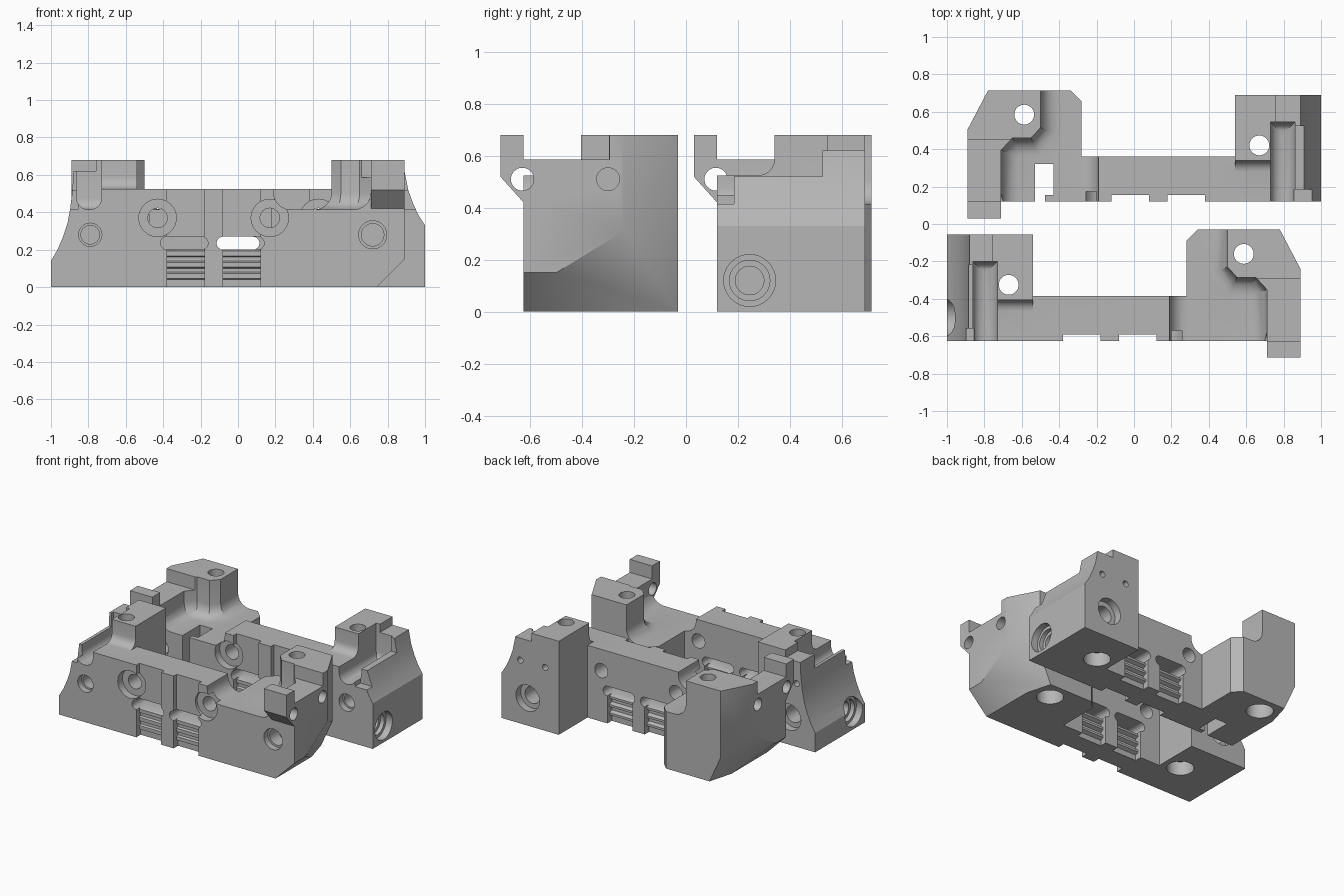
import bpy, bmesh, math
from mathutils import Vector

if "Cube" in bpy.data.objects:
    bpy.data.objects.remove(bpy.data.objects["Cube"])

grey = bpy.data.materials.new("machined_grey")
grey.use_nodes = True
grey.diffuse_color = (0.47, 0.47, 0.47, 1)
grey.node_tree.nodes["Principled BSDF"].inputs["Base Color"].default_value = (0.47, 0.47, 0.47, 1)


def to_object(bm, name):
    bmesh.ops.recalc_face_normals(bm, faces=bm.faces)
    mesh = bpy.data.meshes.new(name)
    bm.to_mesh(mesh)
    bm.free()
    obj = bpy.data.objects.new(name, mesh)
    bpy.context.collection.objects.link(obj)
    return obj


def prism(points, axis, lo, hi, fillet=0, planes=()):
    """Extrude a 2D outline along an axis; optionally round the floor edges or trim by planes."""
    place = {"x": lambda p, d: (d, p[0], p[1]),
             "y": lambda p, d: (p[0], d, p[1]),
             "z": lambda p, d: (p[0], p[1], d)}[axis]
    bm = bmesh.new()
    rings = [[bm.verts.new(place(p, d)) for p in points] for d in (lo, hi)]
    for ring in rings:
        bm.faces.new(ring)
    for i in range(len(points)):
        j = (i + 1) % len(points)
        bm.faces.new((rings[0][i], rings[0][j], rings[1][j], rings[1][i]))
    bmesh.ops.recalc_face_normals(bm, faces=bm.faces)
    if fillet:
        floor = [e for e in bm.edges if all(abs(v.co.z - lo) < 1e-5 for v in e.verts)]
        bmesh.ops.bevel(bm, geom=floor, offset=fillet, segments=5, profile=0.5,
                        affect="EDGES", clamp_overlap=True)
    for co, normal in planes:
        bmesh.ops.bisect_plane(bm, geom=bm.verts[:] + bm.edges[:] + bm.faces[:], dist=1e-5,
                               plane_co=co, plane_no=normal, clear_outer=True)
        bmesh.ops.holes_fill(bm, edges=[e for e in bm.edges if e.is_boundary])
    return to_object(bm, "helper")


def rect(a0, a1, b0, b1):
    return [(a0, b0), (a1, b0), (a1, b1), (a0, b1)]


def box(x0, x1, y0, y1, z0, z1, fillet=0):
    return prism(rect(x0, x1, y0, y1), "z", z0, z1, fillet)


def hole(axis, a, b, radius, lo, hi):
    ring = [(a + radius * math.cos(math.tau * i / 32), b + radius * math.sin(math.tau * i / 32))
            for i in range(32)]
    return prism(ring, axis, lo, hi)


def slot(x0, x1, z0, z1, y0, y1):
    """Round-ended opening through the wall."""
    r, zc = (z1 - z0) / 2, (z0 + z1) / 2
    ends = ((x1 - r, -math.pi / 2), (x0 + r, math.pi / 2))
    pts = [(cx + r * math.cos(start + math.pi * i / 8), zc + r * math.sin(start + math.pi * i / 8))
           for cx, start in ends for i in range(9)]
    return prism(pts, "y", y0, y1)


def combine(target, tool, operation="DIFFERENCE"):
    mod = target.modifiers.new("cut", "BOOLEAN")
    mod.operation, mod.solver, mod.object = operation, "EXACT", tool
    bpy.context.view_layer.objects.active = target
    bpy.ops.object.modifier_apply(modifier=mod.name)
    bpy.data.objects.remove(tool)


def teeth(face, inward):
    """Stepped outline of the ribbed grip low on the wall."""
    pts = [(face - inward, -0.1), (face + inward * 0.05, -0.1)]
    for z in (0.04, 0.1, 0.16):
        for depth, dz in ((0.05, 0), (0.025, 0.012), (0.025, 0.028), (0.05, 0.04)):
            pts.append((face + inward * depth, z + dz))
    return pts + [(face + inward * 0.05, 0.22), (face - inward, 0.22)]


def build_block(name, end_curve):
    # End block, wall, corner block and lug
    body = prism([(-1, 0)] + end_curve + [(-0.76, 0.62), (-0.76, 0.68), (-0.54, 0.68), (-0.54, 0)],
                 "y", -0.625, -0.055)
    corner = [(0.28, -0.625), (0.89, -0.625), (0.89, -0.24), (0.78, -0.03), (0.34, -0.03), (0.28, -0.09)]
    under = [(Vector((0.74, 0, 0)), Vector((1, 0, -1))),
             (Vector((0.89, -0.5, 0.15)), Vector((0.0854, 0.024, -0.039)))]
    lug = [(-0.715, 0.68), (-0.715, 0.52), (-0.625, 0.42), (-0.55, 0.42), (-0.55, 0.68)]
    for part in (box(-0.6, 0.4, -0.625, -0.385, 0, 0.525),
                 prism(corner, "z", 0, 0.68, planes=under),
                 prism(lug, "x", 0.71, 0.89)):
        combine(body, part, "UNION")

    # Stepped tops with rounded inner corners
    floor = [(0.19, -0.8), (0.71, -0.8), (0.71, -0.35), (0.65, -0.285), (0.55, -0.285),
             (0.5, -0.23), (0.5, 0.2), (0.19, 0.2)]
    cuts = [prism(floor, "z", 0.415, 1, 0.09),
            box(0.66, 1, -0.625, -0.295, 0.585, 1),
            box(-1.2, -0.3, -0.8, -0.405, 0.525, 1, 0.06),
            box(-0.862, -0.73, -0.8, -0.2, 0.415, 0.9, 0.06),
            box(-1.2, -0.855, -0.8, -0.22, 0.52, 1),
            box(-1.2, -0.855, -0.8, -0.56, 0.415, 1)]

    # Shallow recesses, ribbed grips and slots in the wall
    for x0, x1 in ((-0.38, -0.18), (-0.08, 0.12)):
        cuts += [box(x0, x1, -0.8, -0.59, -0.1, 1),
                 prism(teeth(-0.625, 1), "x", x0, x1),
                 prism(teeth(-0.385, -1), "x", x0, x1),
                 slot(x0 - 0.035, x1 + 0.02, 0.2, 0.27, -0.8, -0.2)]

    # Counterbored wall holes
    for x in (-0.43, 0.17):
        cuts += [hole("y", x, 0.37, 0.1, -0.8, -0.57), hole("y", x, 0.37, 0.052, -0.8, -0.2)]
    # Blind face holes
    for x, r in ((-0.79, 0.062), (0.72, 0.075)):
        cuts += [hole("y", x, 0.28, r, -0.8, -0.58), hole("y", x, 0.28, r * 0.8, -0.8, -0.48)]
    # Tower bolt holes, wider below
    for x, y in ((-0.67, -0.325), (0.587, -0.16)):
        cuts += [hole("z", x, y, 0.053, -0.1, 1), hole("z", x, y, 0.09, -0.1, 0.1)]
    # Outer end bore
    for r, depth in ((0.1, -0.95), (0.078, -0.92), (0.055, -0.8)):
        cuts.append(hole("x", -0.5, 0.12, r, -1.2, depth))
    # Rear panel bore and pin holes
    cuts += [hole("y", -0.79, 0.2, 0.095, -0.11, 0.1), hole("y", -0.79, 0.2, 0.06, -0.25, 0.1)]
    cuts += [hole("y", x, 0.46, 0.022, -0.12, 0.1) for x in (-0.85, -0.65)]
    # Cross-pin holes through the lug strip
    cuts += [hole("x", -0.63, 0.51, 0.044, 0.6, 1), hole("x", -0.3, 0.51, 0.044, 0.75, 1)]

    for cutter in cuts:
        combine(body, cutter)
    body.name = body.data.name = name
    return body


front = build_block("front_block", [(-1, 0.14), (-0.965, 0.2), (-0.935, 0.27), (-0.912, 0.34),
                                    (-0.897, 0.42), (-0.885, 0.52), (-0.88, 0.62)])
rear = build_block("rear_block", [(-1, 0.33), (-0.965, 0.385), (-0.935, 0.45),
                                  (-0.91, 0.52), (-0.89, 0.62)])
# Open vertical slot only in the rear block
combine(rear, box(0.43, 0.53, -0.59, -0.425, -0.1, 1))
combine(rear, box(0.475, 0.53, -0.8, -0.58, -0.1, 1))

# Mirror the rear block across and move it back
bm = bmesh.new()
bm.from_mesh(rear.data)
for v in bm.verts:
    v.co.x, v.co.y = -v.co.x, v.co.y + 0.745
bmesh.ops.reverse_faces(bm, faces=bm.faces)
bm.to_mesh(rear.data)
bm.free()

for obj in (front, rear):
    obj.data.materials.clear()
    obj.data.materials.append(grey)
    bpy.ops.object.select_all(action="DESELECT")
    obj.select_set(True)
    bpy.context.view_layer.objects.active = obj
    bpy.ops.object.shade_smooth_by_angle(angle=math.radians(28))
